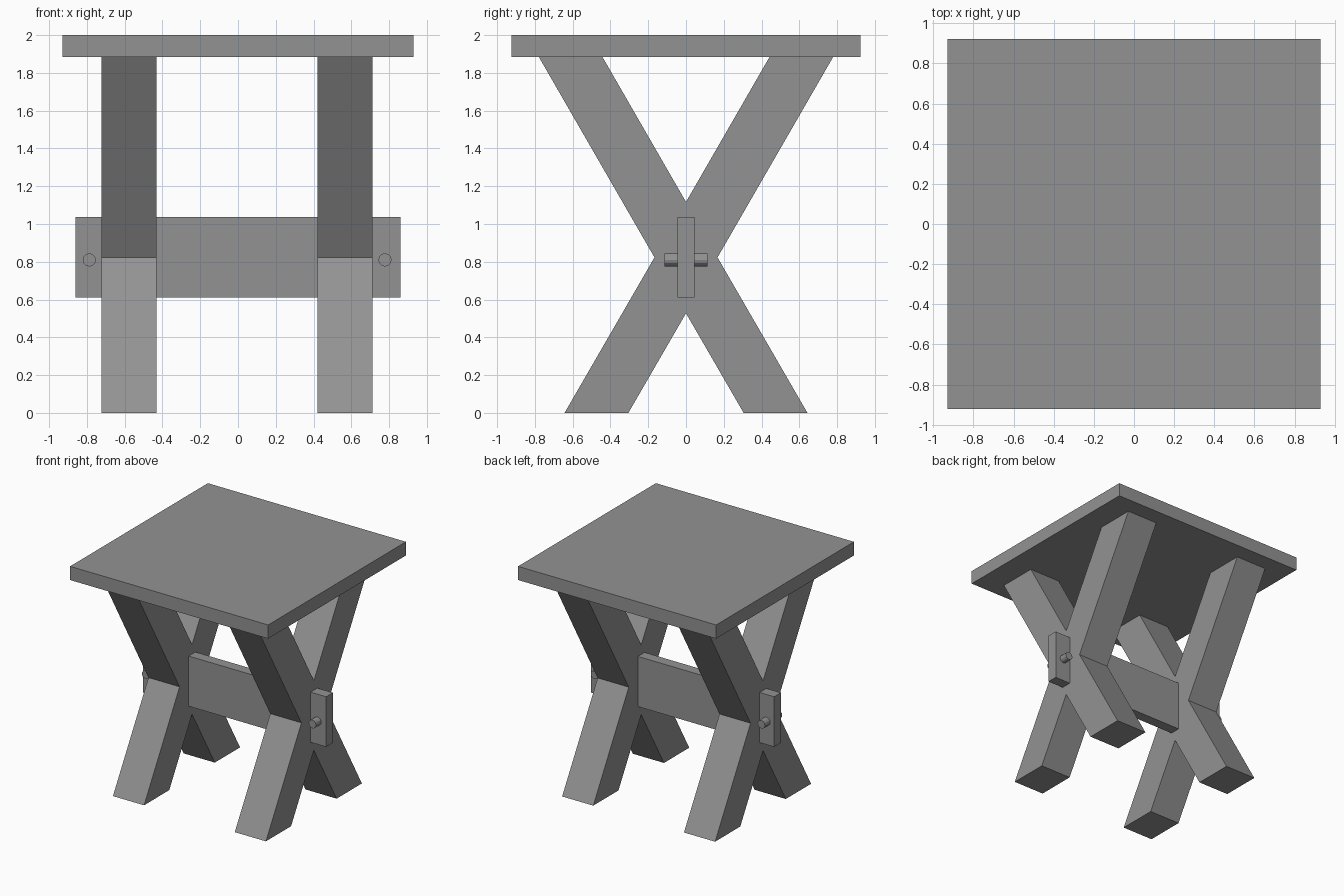
import bpy, bmesh, math

if "Cube" in bpy.data.objects:
    bpy.data.objects.remove(bpy.data.objects["Cube"])

# Dark grey finish shared by every part
finish = bpy.data.materials.new("dark_grey")
finish.diffuse_color = (0.29, 0.29, 0.29, 1)
finish.use_nodes = True
finish.node_tree.nodes["Principled BSDF"].inputs["Base Color"].default_value = finish.diffuse_color


def add_box(name, lo, hi):
    bpy.ops.mesh.primitive_cube_add(
        size=1, location=[(a + b) / 2 for a, b in zip(lo, hi)])
    ob = bpy.context.object
    ob.name = name
    ob.scale = [b - a for a, b in zip(lo, hi)]
    bpy.ops.object.transform_apply(location=False, rotation=False, scale=True)
    ob.data.materials.append(finish)
    return ob


def add_trestle(name, x, width, half_profile):
    # Mirror the right half of the X outline, then extrude it along x
    outline = half_profile + [(-y, z) for y, z in reversed(half_profile[1:-1])]
    bm = bmesh.new()
    face = bm.faces.new([bm.verts.new((-width / 2, y, z)) for y, z in outline])
    ext = bmesh.ops.extrude_face_region(bm, geom=[face])
    new_verts = [g for g in ext["geom"] if isinstance(g, bmesh.types.BMVert)]
    bmesh.ops.translate(bm, verts=new_verts, vec=(width, 0, 0))
    bmesh.ops.recalc_face_normals(bm, faces=bm.faces)
    # Concave X caps are split into clean triangles
    bmesh.ops.triangulate(bm, faces=[f for f in bm.faces if len(f.verts) > 4])
    mesh = bpy.data.meshes.new(name)
    bm.to_mesh(mesh)
    bm.free()
    mesh.materials.append(finish)
    ob = bpy.data.objects.new(name, mesh)
    ob.location.x = x
    bpy.context.collection.objects.link(ob)
    return ob


# Flat top board
add_box("table_top", (-0.929, -0.923, 1.884), (0.929, 0.923, 2.0))

# Crossed legs: right half of the X, from lower crotch to upper crotch
x_half = [(0, 0.527), (0.305, 0), (0.643, 0), (0.167, 0.823),
          (0.779, 1.884), (0.442, 1.884), (0, 1.117)]
for side, x in (("left", -0.577), ("right", 0.566)):
    add_trestle(side + "_crossed_legs", x, 0.292, x_half)

# Stretcher running through both crossings
add_box("stretcher", (-0.859, -0.045, 0.612), (0.859, 0.045, 1.037))

# Round pegs locking the stretcher ends
for side, x in (("left", -0.787), ("right", 0.778)):
    bpy.ops.mesh.primitive_cylinder_add(
        vertices=12, radius=0.035, depth=0.23,
        location=(x, 0, 0.81), rotation=(math.pi / 2, 0, 0))
    peg = bpy.context.object
    peg.name = side + "_peg"
    peg.data.materials.append(finish)
